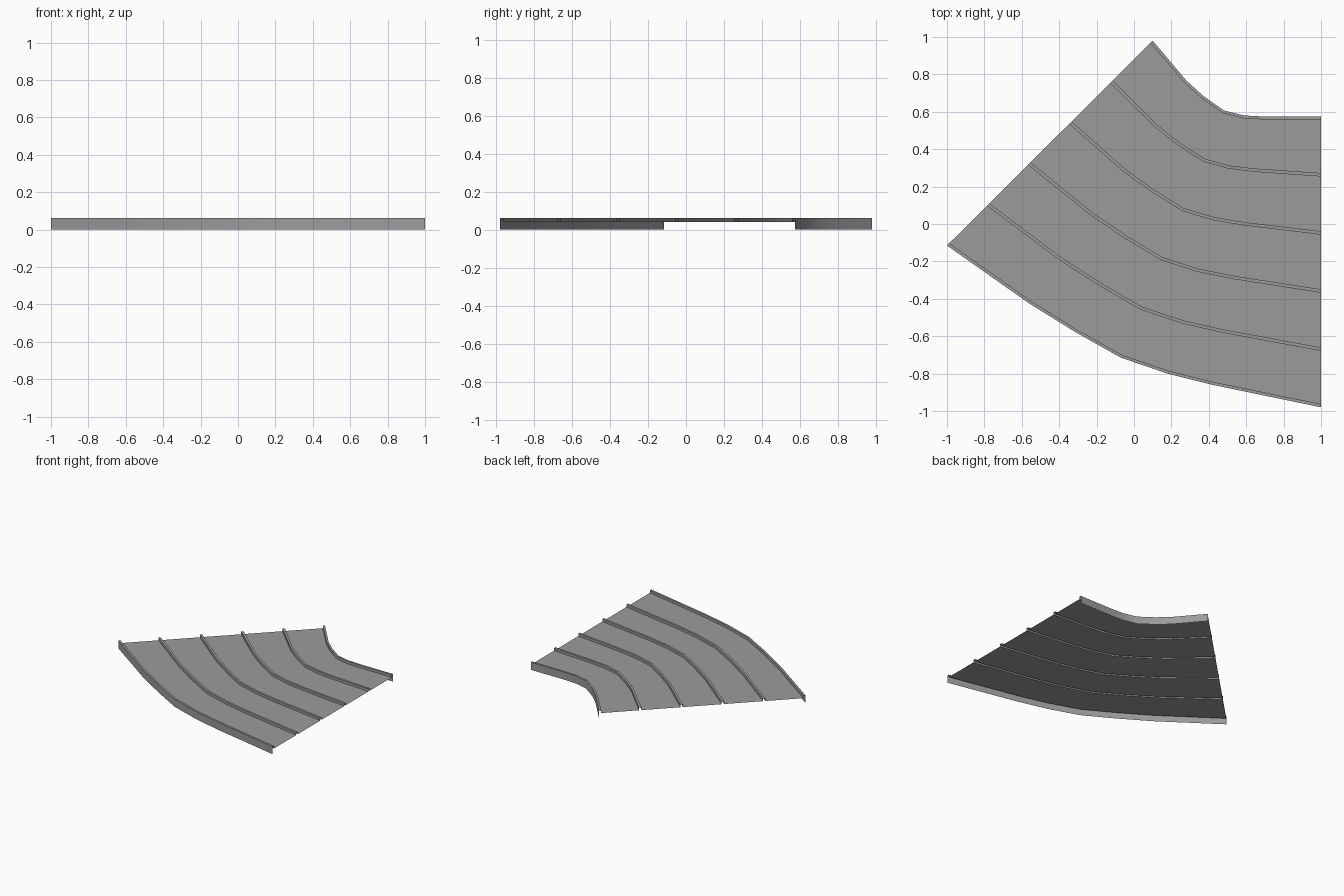
import bpy
import math
from mathutils import Vector

cube = bpy.data.objects.get("Cube")
if cube:
    bpy.data.objects.remove(cube, do_unlink=True)

grey = bpy.data.materials.new("metal_grey")
grey.use_nodes = True
colour = (0.33, 0.33, 0.33, 1)
grey.diffuse_color = colour
grey.node_tree.nodes["Principled BSDF"].inputs["Base Color"].default_value = colour

# Plan curves of the inner (back) and outer (front) edges
INNER = [(0.1, 0.98), (0.28, 0.767), (0.37, 0.685), (0.48, 0.607),
         (0.59, 0.58), (0.71, 0.574), (1, 0.574)]
OUTER = [(-1, -0.115), (-0.56, -0.425), (-0.31, -0.58), (-0.07, -0.715),
         (0.18, -0.8), (0.42, -0.86), (1, -0.98)]
DECK, TOP = 0.041, 0.062
PANELS = 5
HALF = 0.006      # half rib width, as a share of the span
EDGE = 0.011      # edge upstand width, as a share of the span


def sweep(name, profile):
    """Sweep (share across the span, height) points along the bend."""
    verts, faces = [], []
    n = len(profile)
    for a, b in zip(INNER, OUTER):
        for t, z in profile:
            p = Vector(a).lerp(Vector(b), t)
            verts.append((p.x, p.y, z))
    for i in range(len(INNER) - 1):
        for j in range(n - 1):
            k = i * n + j
            faces.append((k, k + 1, k + n + 1, k + n))
    mesh = bpy.data.meshes.new(name)
    mesh.from_pydata(verts, [], faces)
    mesh.materials.append(grey)
    obj = bpy.data.objects.new(name, mesh)
    bpy.context.collection.objects.link(obj)
    bpy.ops.object.select_all(action='DESELECT')
    obj.select_set(True)
    bpy.context.view_layer.objects.active = obj
    bpy.ops.object.shade_smooth_by_angle(angle=math.radians(30))


# Edge walls: tall outer face, narrow cap, short step down to the deck
sweep("inner_edge", [(0, 0), (0, TOP), (EDGE, TOP), (EDGE, DECK)])
sweep("outer_edge", [(1 - EDGE, DECK), (1 - EDGE, TOP), (1, TOP), (1, 0)])

# Flat deck panels between the ribs
for k in range(PANELS):
    start = EDGE if k == 0 else k / PANELS + HALF
    end = 1 - EDGE if k == PANELS - 1 else (k + 1) / PANELS - HALF
    sweep(f"deck_panel_{k + 1}", [(start, DECK), (end, DECK)])

# Hollow raised ribs
for k in range(1, PANELS):
    l, r = k / PANELS - HALF, k / PANELS + HALF
    sweep(f"rib_{k}", [(l, DECK), (l, TOP), (r, TOP), (r, DECK)])
